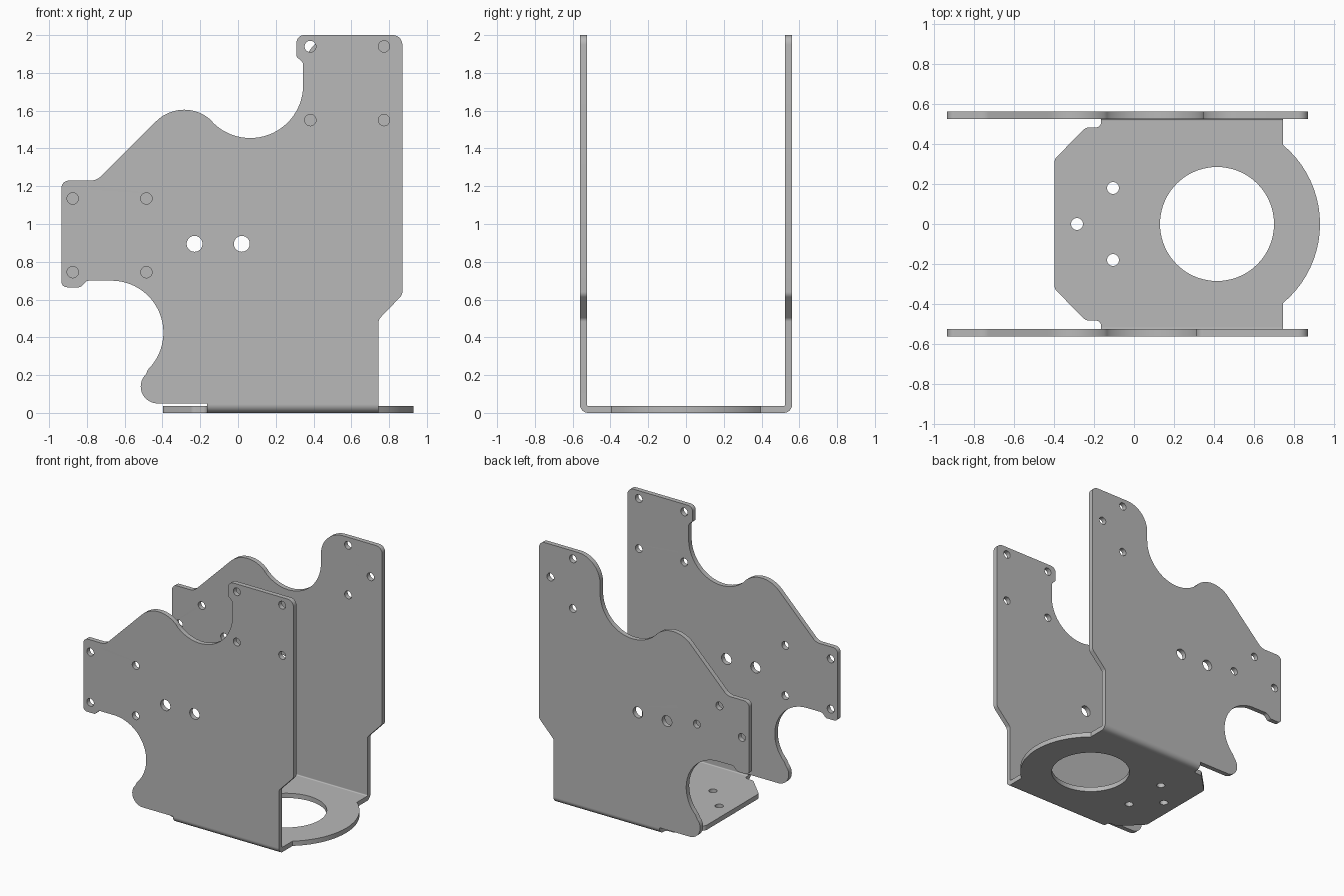
import bpy, bmesh
from math import sin, cos, pi, radians, acos, degrees
from mathutils import Matrix, Vector

cube = bpy.data.objects.get("Cube")
if cube:
    bpy.data.objects.remove(cube, do_unlink=True)

T = 0.037            # sheet thickness
HALF = 0.562         # half the outer width
BEND = 0.045         # outer bend radius
X0, X1 = -0.165, 0.745   # length of the folds

metal = bpy.data.materials.new("grey metal")
metal.use_nodes = True
GREY = (0.48, 0.48, 0.48, 1)
metal.diffuse_color = GREY
metal.node_tree.nodes["Principled BSDF"].inputs["Base Color"].default_value = GREY


def arc(cx, cy, r, a0, a1):
    n = max(4, int(abs(a1 - a0) / 5))
    angles = [radians(a0 + (a1 - a0) * i / n) for i in range(n + 1)]
    return [(cx + r * cos(a), cy + r * sin(a)) for a in angles]


def circle(cx, cy, r):
    return arc(cx, cy, r, 0, 360)[:-1]


def fillet(prev, p, nxt, r):
    """Round corner p with radius r using a quadratic-free true arc."""
    p = Vector(p)
    u, v = (Vector(prev) - p).normalized(), (Vector(nxt) - p).normalized()
    half = acos(max(-1, min(1, u.dot(v)))) / 2
    centre = p + (u + v).normalized() * (r / sin(half))
    a = p + u * (r / (sin(half) / cos(half))) - centre
    b = p + v * (r / (sin(half) / cos(half))) - centre
    turn = a.angle_signed(b)
    steps = 8
    return [tuple(centre + Matrix.Rotation(-turn * i / steps, 2) @ a)
            for i in range(steps + 1)]


def path(*items):
    """Corners are (x, y) or (x, y, radius); five numbers make an arc."""
    pts = []
    for it in items:
        if len(it) == 5:
            pts += [(x, y, 0) for x, y in arc(*it)]
        else:
            pts.append((it[0], it[1], it[2] if len(it) == 3 else 0))
    out = []
    for i, (x, y, r) in enumerate(pts):
        if r:
            out += fillet(pts[i - 1][:2], (x, y), pts[(i + 1) % len(pts)][:2], r)
        else:
            out.append((x, y))
    return out


def sheet(name, loops, depth, matrix):
    """Extrude an outline with holes and place it with matrix."""
    cu = bpy.data.curves.new(name, 'CURVE')
    cu.dimensions, cu.fill_mode, cu.extrude = '2D', 'BOTH', depth / 2
    for loop in loops:
        sp = cu.splines.new('POLY')
        sp.points.add(len(loop) - 1)
        for pt, (x, y) in zip(sp.points, loop):
            pt.co = (x, y, 0, 1)
        sp.use_cyclic_u = True
    tmp = bpy.data.objects.new(name + "_outline", cu)
    bpy.context.collection.objects.link(tmp)
    deps = bpy.context.evaluated_depsgraph_get()
    me = bpy.data.meshes.new_from_object(tmp.evaluated_get(deps))
    bpy.data.objects.remove(tmp, do_unlink=True)
    bm = bmesh.new()
    bm.from_mesh(me)
    bmesh.ops.remove_doubles(bm, verts=bm.verts, dist=1e-5)
    bmesh.ops.transform(bm, matrix=matrix, verts=bm.verts)
    bmesh.ops.recalc_face_normals(bm, faces=bm.faces)
    bm.to_mesh(me)
    bm.free()
    me.name = name
    me.materials.clear()
    me.materials.append(metal)
    ob = bpy.data.objects.new(name, me)
    bpy.context.collection.objects.link(ob)
    bpy.ops.object.select_all(action='DESELECT')
    ob.select_set(True)
    bpy.context.view_layer.objects.active = ob
    bpy.ops.object.shade_smooth_by_angle(angle=radians(30))
    return ob


# Side walls: shared outline, differing at the upper corner
def wall_outline(corner):
    return path(
        (0.87, 2.0, 0.05), (0.87, 0.625, 0.04), (X1, 0.495, 0.03),
        (X1, BEND), (X0, BEND), (X0, 0.05),
        (-0.425, 0.14, 0.09, 270, 135),          # foot
        (-0.67, 0.425, 0.275, -45, 90),          # lower scoop
        (-0.80, 0.70, 0.03), (-0.835, 0.665, 0.02),
        (-0.935, 0.665, 0.03), (-0.935, 1.23, 0.04), (-0.748, 1.23, 0.08),
        (-0.285, 1.395, 0.21, 135, 45),          # hump
        (0.065, 1.735, 0.28, 225, 360),          # upper scoop
        *corner)


notched = [(0.345, 1.855, 0.03), (0.31, 1.885, 0.02), (0.31, 2.0, 0.04)]
rounded = [(0.535, 1.81, 0.19, 180, 90)]


def square(cx, cz):
    d = 0.195
    return [(cx + i * d, cz + j * d) for i in (-1, 1) for j in (-1, 1)]


def triangle(cx, cz, ends):
    d = 0.193
    return [(cx + i * d, cz + j * d) for i, j in ends]


front_holes = square(0.578, 1.745) + square(-0.68, 0.94)
back_holes = (triangle(0.578, 1.745, [(0, 1), (1, 0), (0, -1)])
              + triangle(-0.68, 0.94, [(-1, 0), (0, 1), (1, 0)]))
pivots = [circle(x, 0.895, 0.042) for x in (-0.23, 0.02)]

for name, side, corner, holes in (("front_wall", -1, notched, front_holes),
                                  ("back_wall", 1, rounded, back_holes)):
    place = (Matrix.Translation((0, side * (HALF - T / 2), 0))
             @ Matrix.Rotation(pi / 2, 4, 'X'))
    loops = [wall_outline(corner)] + pivots + [circle(x, z, 0.03) for x, z in holes]
    sheet(name, loops, T, place)

# Rounded folds joining walls and base
to_x = Matrix(((0, 0, 1, (X0 + X1) / 2), (1, 0, 0, 0), (0, 1, 0, 0), (0, 0, 0, 1)))
for name, side in (("front_fold", -1), ("back_fold", 1)):
    section = arc(0, BEND, BEND, 0, -90) + arc(0, BEND, BEND - T, -90, 0)
    section = [(side * (HALF - BEND + y), z) for y, z in section]
    sheet(name, [section], X1 - X0, to_x)

# Base plate with round nose, large opening and three small holes
edge = HALF - BEND
nose = degrees(acos((X1 - 0.415) / 0.515))
base = path(
    (X0, -edge), (X1, -edge), (0.415, 0, 0.515, -nose, nose),
    (X1, edge), (X0, edge), (X0, 0.483, 0.025), (-0.24, 0.483, 0.04),
    (-0.397, 0.325, 0.04), (-0.397, -0.325, 0.04), (-0.24, -0.483, 0.04),
    (X0, -0.483, 0.025))
small = [circle(x, y, 0.03) for x, y in ((-0.285, 0), (-0.105, 0.18), (-0.105, -0.18))]
sheet("base_plate", [base, circle(0.415, 0, 0.285)] + small, T,
      Matrix.Translation((0, 0, T / 2)))
